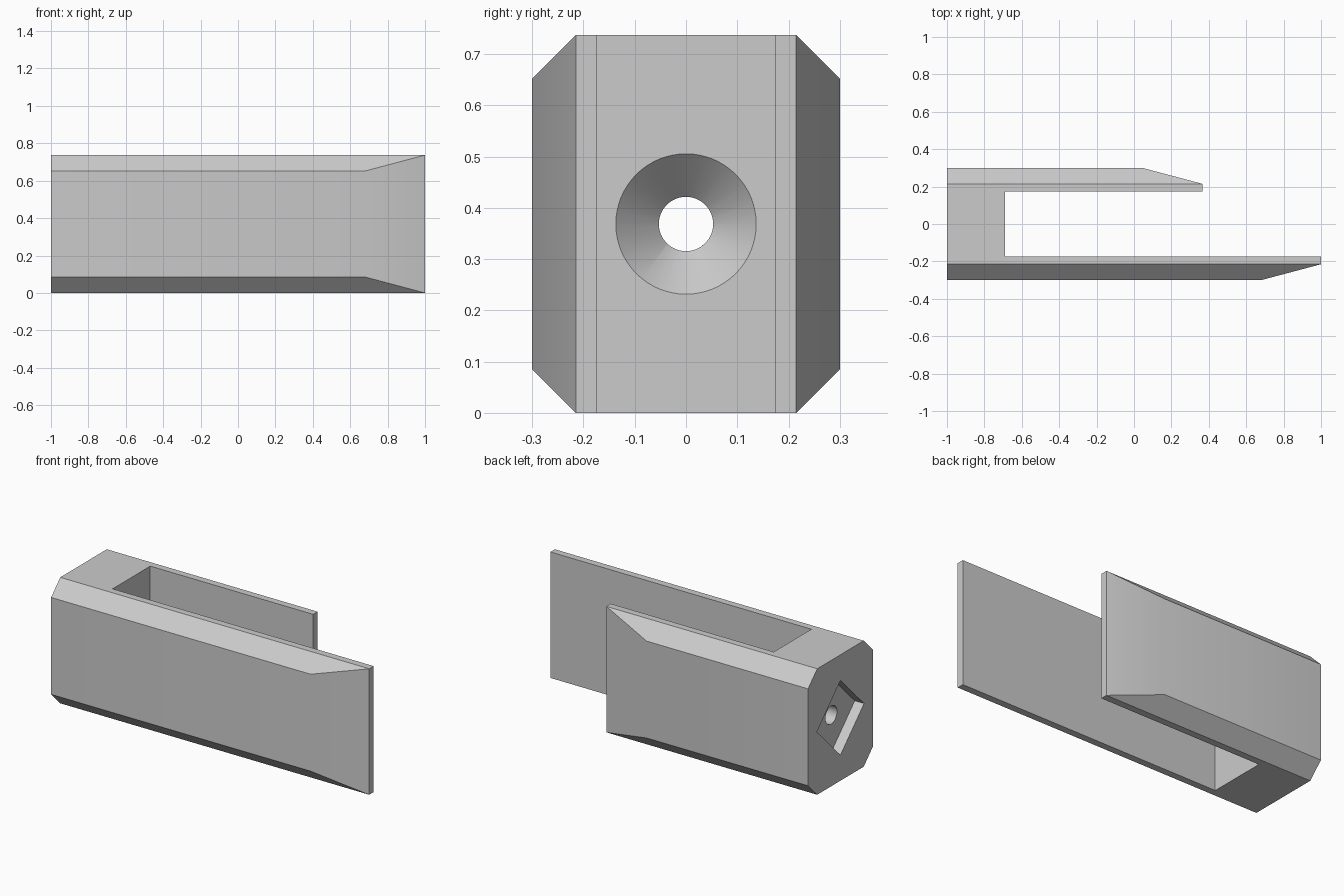
import bpy, bmesh, math
from mathutils import Vector, Matrix

if "Cube" in bpy.data.objects:
    bpy.data.objects.remove(bpy.data.objects["Cube"], do_unlink=True)

HEIGHT = 0.737          # full height
HALF = 0.30             # half depth
CHAMFER = 0.085         # bevel on the long edges
TIP = HALF - CHAMFER    # outer side of each prong tip
SLOT = 0.174            # half width of the slot
WEB = -0.69             # slot floor
MID = HEIGHT / 2

grey = bpy.data.materials.new("plain grey")
grey.diffuse_color = (0.6, 0.6, 0.6, 1)
grey.use_nodes = True
grey.node_tree.nodes["Principled BSDF"].inputs["Base Color"].default_value = (0.6, 0.6, 0.6, 1)


def make_object(name, bm):
    bmesh.ops.recalc_face_normals(bm, faces=bm.faces[:])
    mesh = bpy.data.meshes.new(name)
    bm.to_mesh(mesh)
    bm.free()
    mesh.materials.append(grey)
    obj = bpy.data.objects.new(name, mesh)
    bpy.context.collection.objects.link(obj)
    return obj


def cutter(name, sides, x0, r0, x1, r1):
    """Cone or prism along x, with its first corner pointing up."""
    bm = bmesh.new()
    bmesh.ops.create_cone(bm, cap_ends=True, segments=sides,
                          radius1=r0, radius2=r1, depth=x1 - x0)
    place = Matrix.Translation(((x0 + x1) / 2, 0, MID)) @ Matrix.Rotation(math.pi / 2, 4, 'Y')
    bmesh.ops.transform(bm, matrix=place, verts=bm.verts[:])
    obj = make_object(name, bm)
    obj.hide_render = True
    return obj


# Forked body: plan outline with a long front prong and a short back prong
outline = [(-1, -HALF), (0.68, -HALF), (1, -TIP), (1, -SLOT), (WEB, -SLOT),
           (WEB, SLOT), (0.365, SLOT), (0.365, TIP), (0.045, HALF), (-1, HALF)]
bm = bmesh.new()
base = bm.faces.new([bm.verts.new((x, y, 0)) for x, y in outline])
top = bmesh.ops.extrude_face_region(bm, geom=[base])["geom"]
bmesh.ops.translate(bm, vec=(0, 0, HEIGHT), verts=[v for v in top if isinstance(v, bmesh.types.BMVert)])

# Chamfers along the four long outer edges
for sy in (-1, 1):
    for sz in (-1, 1):
        bmesh.ops.bisect_plane(
            bm, geom=bm.verts[:] + bm.edges[:] + bm.faces[:], dist=1e-5,
            plane_co=Vector((0, sy * TIP, MID + sz * MID)),
            plane_no=Vector((0, sy, sz)), clear_outer=True)
        bmesh.ops.holes_fill(bm, edges=[e for e in bm.edges if e.is_boundary], sides=0)
bmesh.ops.remove_doubles(bm, verts=bm.verts[:], dist=1e-5)
body = make_object("forked_body", bm)

# Diamond nut pocket, screw hole and countersink
cutters = [
    cutter("nut_pocket_cutter", 4, -1.1, 0.218, -0.94, 0.218),
    cutter("screw_hole_cutter", 64, -1.05, 0.053, -0.6, 0.053),
    cutter("countersink_cutter", 64, WEB - 0.084, 0.053, WEB + 0.02, 0.157),
]
bpy.ops.object.select_all(action='DESELECT')
body.select_set(True)
bpy.context.view_layer.objects.active = body
for c in cutters:
    mod = body.modifiers.new(c.name, 'BOOLEAN')
    mod.object = c
    mod.operation = 'DIFFERENCE'
    mod.solver = 'EXACT'
    bpy.ops.object.modifier_apply(modifier=mod.name)
    bpy.data.objects.remove(c, do_unlink=True)

bpy.ops.object.shade_smooth_by_angle(angle=math.radians(30))
